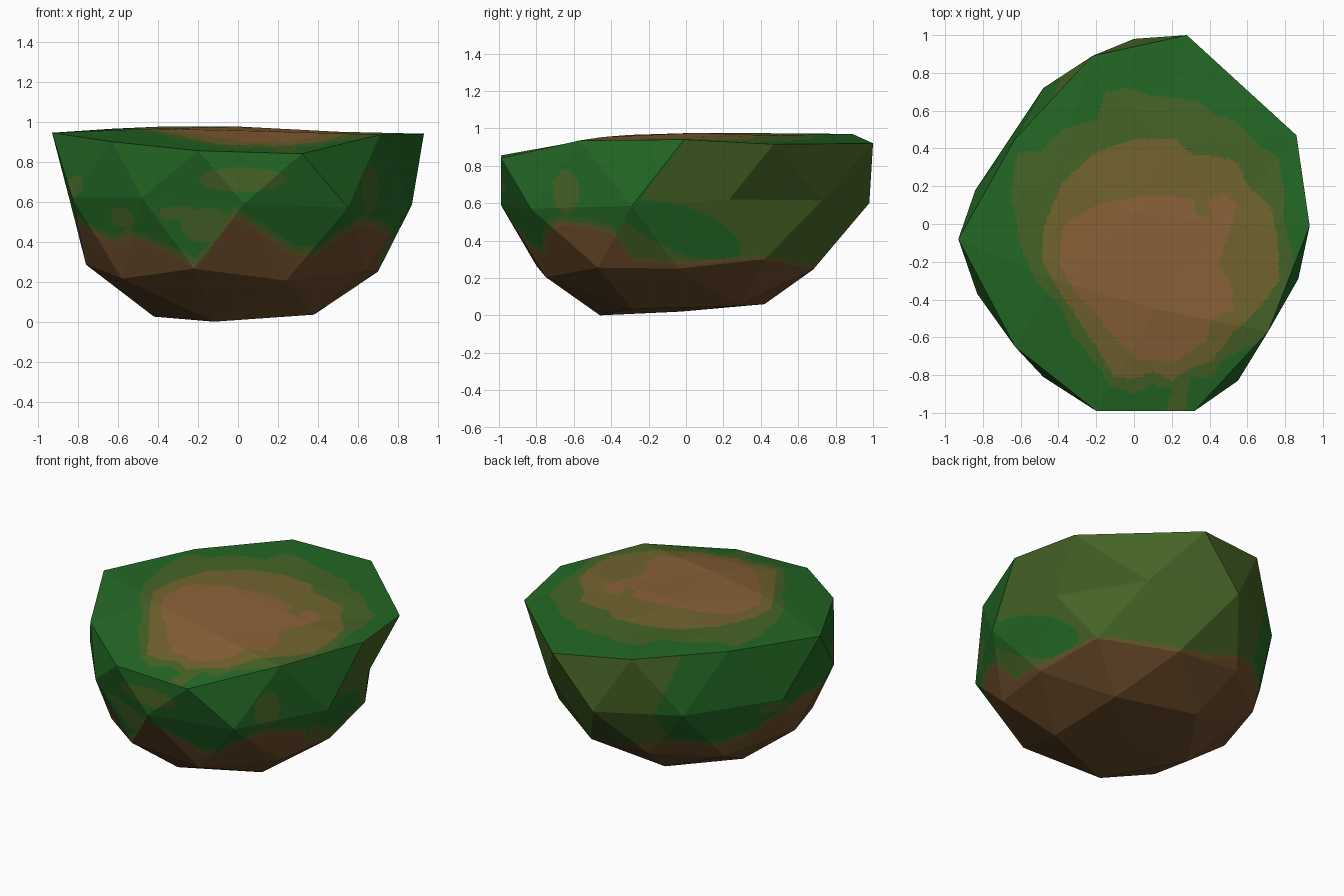
import bpy, bmesh, math
from mathutils import Vector

if "Cube" in bpy.data.objects:
    bpy.data.objects.remove(bpy.data.objects["Cube"])


def mat(name, r, g, b):
    lin = [((c / 255 + 0.055) / 1.055) ** 2.4 for c in (r, g, b)]
    m = bpy.data.materials.new(name)
    m.diffuse_color = (*lin, 1)
    m.use_nodes = True
    m.node_tree.nodes["Principled BSDF"].inputs["Base Color"].default_value = m.diffuse_color
    return m


mats = [mat("grass_green", 35, 104, 37), mat("moss_olive", 70, 100, 38),
        mat("dry_ochre", 114, 100, 46), mat("bare_earth", 138, 98, 56),
        mat("rock_brown", 108, 76, 43), mat("rock_edge_tan", 104, 88, 42)]
GREEN, OLIVE, OCHRE, EARTH, ROCK, TAN = range(6)

# Rings of the faceted bowl, counter-clockwise from +x
rim = [(.93, -.01, .94), (.86, .47, .915), (.28, 1, .92), (-.22, .89, .97), (-.63, .45, .965),
       (-.93, -.08, .945), (-.63, -.65, .90), (-.20, -.99, .855), (.32, -.99, .84), (.71, -.57, .935)]
mid = [(.80, .23, .62), (.50, .73, .615), (0, .98, .60), (-.48, .72, .60), (-.84, .18, .60),
       (-.83, -.37, .62), (-.48, -.81, .62), (.03, -.99, .59), (.55, -.83, .57), (.87, -.29, .585)]
low = [(.70, -.04, .25), (.64, .42, .30), (.22, .68, .245), (-.22, .70, .27), (-.58, .42, .24),
       (-.76, -.06, .285), (-.58, -.50, .215), (-.22, -.80, .265), (.24, -.75, .205), (.64, -.47, .255)]
foot = [(.38, .28, .05), (-.14, .42, .06), (-.42, 0, .025), (-.12, -.46, 0), (.38, -.29, .035)]
crown = [(.5, 0, .95), (.15, .45, .962), (-.4, .3, .975), (-.42, -.3, .965), (.12, -.45, .953)]

bm = bmesh.new()
rim, mid, low, foot, crown = [[bm.verts.new(p) for p in ring]
                              for ring in (rim, mid, low, foot, crown)]


def band(a, b, shift):
    """Zigzag triangles between two ten-point rings."""
    for i in range(10):
        j, k = (i + shift) % 10, (i + shift + 1) % 10
        n = (i + 1) % 10
        bm.faces.new((a[i], a[n], b[j]))
        bm.faces.new((a[n], b[k], b[j]))


def cap(ring, inner, centre, off):
    """Triangles closing a ten-point ring through five points to a centre."""
    c = bm.verts.new(centre)
    for i in range(5):
        o, m, o2 = [ring[(2 * i + off + k) % 10] for k in range(3)]
        a, b = inner[i], inner[(i + 1) % 5]
        for tri in ((o, m, a), (m, b, a), (m, o2, b), (a, b, c)):
            bm.faces.new(tri)


band(rim, mid, 0)
band(low, mid, 0)
cap(low, foot, (0, -.03, .02), 1)
cap(rim, crown, (0, .06, .976), 0)
bmesh.ops.recalc_face_normals(bm, faces=bm.faces[:])
top_tag = bm.faces.layers.int.new("top")
for f in bm.faces:
    f[top_tag] = int(f.normal.z > 0.75)

# Fine flat cells so the painted regions follow curved borders
bmesh.ops.subdivide_edges(bm, edges=bm.edges[:], cuts=29, use_grid_fill=True)
bmesh.ops.triangulate(bm, faces=[f for f in bm.faces if len(f.verts) > 3])

# Outlines of the nested ground patches on top
olive_patch = [(-.15, .7), (-.05, .72), (.1, .68), (.35, .65), (.42, .58), (.55, .54), (.65, .42),
               (.76, .36), (.8, .15), (.79, .03), (.84, -.15), (.83, -.3), (.76, -.45), (.7, -.6),
               (.55, -.68), (.46, -.72), (.42, -.82), (.3, -.8), (.27, -.99), (.17, -.99), (.2, -.88),
               (.1, -.85), (0, -.9), (-.12, -.86), (-.2, -.74), (-.32, -.6), (-.38, -.45),
               (-.52, -.3), (-.6, -.12), (-.62, 0), (-.65, .15), (-.62, .38), (-.5, .38),
               (-.38, .5), (-.2, .55)]
ochre_patch = [(0, .45), (.22, .45), (.3, .37), (.42, .36), (.55, .33), (.6, .2), (.72, .1),
               (.76, -.05), (.77, -.3), (.66, -.45), (.52, -.58), (.42, -.72), (.3, -.76),
               (.2, -.83), (.1, -.78), (0, -.82), (-.1, -.81), (-.2, -.65), (-.3, -.5),
               (-.4, -.35), (-.48, -.2), (-.48, -.02), (-.38, .22), (-.2, .38)]
earth_patch = [(.2, .15), (.32, .13), (.33, .05), (.42, .03), (.39, .13), (.47, .17), (.54, .1),
               (.52, 0), (.45, -.2), (.52, -.35), (.53, -.45), (.42, -.5), (.38, -.62), (.22, -.73),
               (.02, -.72), (-.1, -.6), (-.2, -.48), (-.3, -.38), (-.4, -.2), (-.37, 0),
               (-.2, .1), (0, .14)]

# Height of the bare rock around the side: azimuth, z
rock_line = [(0, .27), (30, .30), (70, .25), (90, .27), (105, .33), (120, .36), (140, .32),
             (155, .36), (170, .46), (182, .5), (195, .5), (222, .38), (230, .42), (243, .35),
             (255, .27), (260, .33), (269, .52), (275, .46), (289, .33), (297, .32), (304, .42),
             (312, .48), (322, .47), (333, .43), (338, .29), (360, .27)]
# Olive patches on the green side: azimuth, z, half width, half height
side_patches = [(271, .71, 13, .06), (260, .48, 9, .09), (251, .54, 7, .035), (316, .66, 5, .12),
                (205, .68, 5, .05), (228, .52, 6, .05), (165, .55, 7, .04)]


def inside(x, y, poly):
    hit = False
    for i, (x1, y1) in enumerate(poly):
        x0, y0 = poly[i - 1]
        if (y0 > y) != (y1 > y) and x < x0 + (y - y0) / (y1 - y0) * (x1 - x0):
            hit = not hit
    return hit


def rock_height(az):
    for (a0, z0), (a1, z1) in zip(rock_line, rock_line[1:]):
        if a0 <= az <= a1:
            return z0 + (z1 - z0) * (az - a0) / (a1 - a0)
    return .27


def top_colour(x, y):
    for poly, idx in ((earth_patch, EARTH), (ochre_patch, OCHRE), (olive_patch, OLIVE)):
        if inside(x, y, poly):
            return idx
    if ((x + .55) / .05) ** 2 + ((y - .28) / .06) ** 2 < 1:
        return OLIVE
    return GREEN


def side_colour(x, y, z):
    az = math.degrees(math.atan2(y, x)) % 360
    rock = rock_height(az)
    if z < rock:
        return ROCK
    if z < rock + .018:
        return TAN
    s = az - 360 if az > 180 else az
    # Green streak on the right, olive across the right and back
    if abs(s) < 23 and abs(z - .45 + .0045 * s) < .13 * math.sqrt(1 - (s / 23) ** 2):
        return GREEN
    if -18 + 50 * (z - .58) < s < 112 + 30 * abs(z - .6):
        return OLIVE
    if z < rock + .05:
        return OLIVE
    for a, h, w, t in side_patches:
        if ((az - a) / w) ** 2 + ((z - h) / t) ** 2 < 1:
            return OLIVE
    return GREEN


for f in bm.faces:
    c = f.calc_center_median()
    f.material_index = top_colour(c.x, c.y) if f[top_tag] else side_colour(c.x, c.y, c.z)
    f.smooth = False

me = bpy.data.meshes.new("ground_mound")
bm.to_mesh(me)
bm.free()
for m in mats:
    me.materials.append(m)
ob = bpy.data.objects.new("ground_mound", me)
bpy.context.collection.objects.link(ob)
